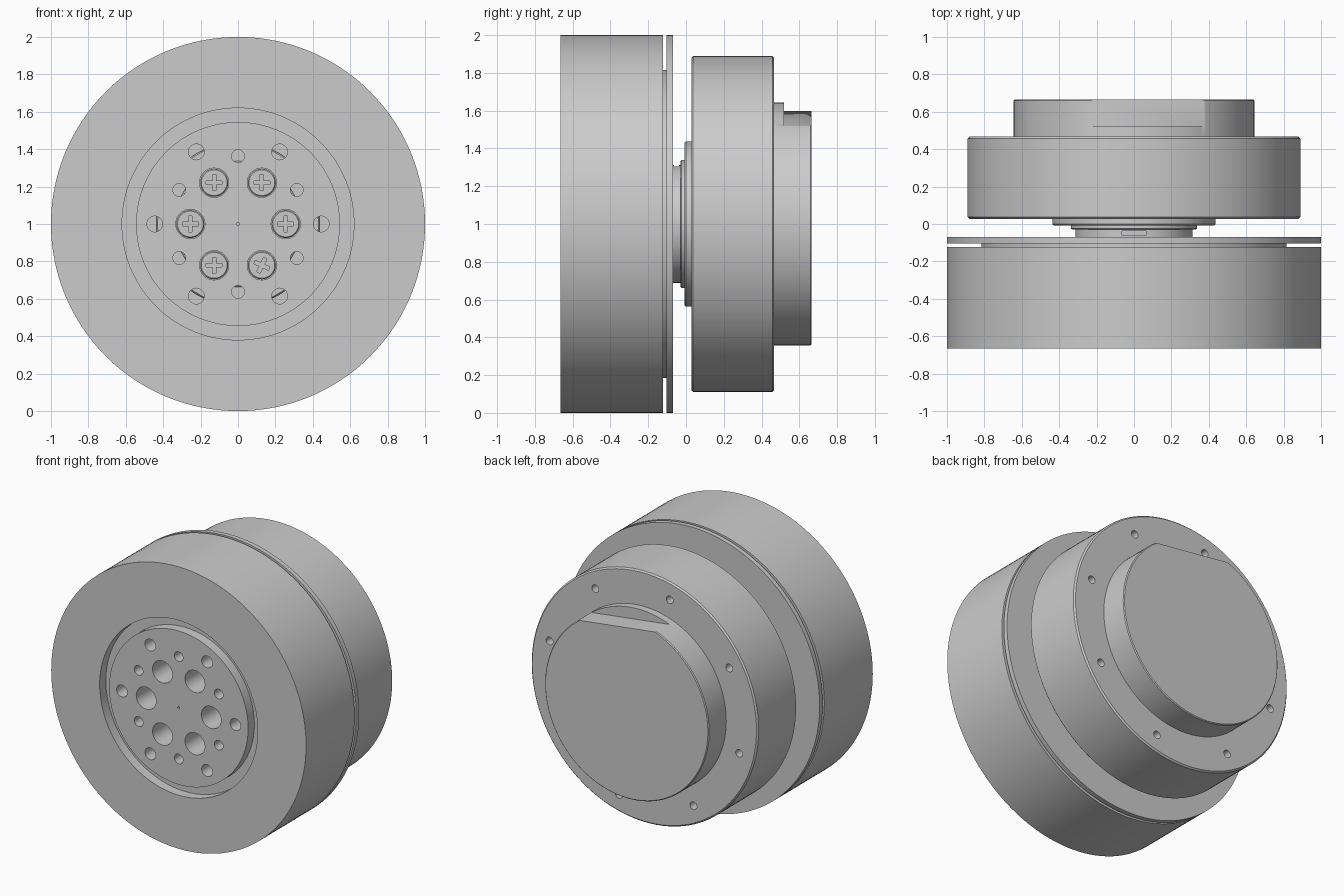
import bpy, bmesh
from math import cos, sin, pi, radians
from mathutils import Matrix

if "Cube" in bpy.data.objects:
    bpy.data.objects.remove(bpy.data.objects["Cube"])

AXIS_Z = 1.0


def lathe(bm, profile, cx=0.0, cz=AXIS_Z, n=128):
    """Turn (radius, y) points around a line along y; both ends are capped."""
    rings = [[bm.verts.new((cx + r * cos(2 * pi * i / n), y, cz + r * sin(2 * pi * i / n)))
              for i in range(n)] for r, y in profile]
    for a, b in zip(rings, rings[1:]):
        for i in range(n):
            j = (i + 1) % n
            bm.faces.new((a[i], a[j], b[j], b[i]))
    bm.faces.new(rings[0])
    bm.faces.new(rings[-1])


def hole_ring(bm, count, start, radius, size, y0, y1):
    """Ring of straight cylinders used for drilling."""
    for k in range(count):
        a = radians(start) + 2 * pi * k / count
        lathe(bm, [(size, y0), (size, y1)], radius * cos(a), AXIS_Z + radius * sin(a), 32)


def box(bm, size, matrix):
    bmesh.ops.create_cube(bm, size=1, matrix=matrix @ Matrix.Diagonal((*size, 1)))


def finish(bm, name):
    bmesh.ops.recalc_face_normals(bm, faces=bm.faces)
    mesh = bpy.data.meshes.new(name)
    bm.to_mesh(mesh)
    bm.free()
    obj = bpy.data.objects.new(name, mesh)
    bpy.context.collection.objects.link(obj)
    return obj


def activate(obj):
    bpy.ops.object.select_all(action='DESELECT')
    obj.select_set(True)
    bpy.context.view_layer.objects.active = obj


def cut(obj, cutter_bm):
    cutter = finish(cutter_bm, "cutter")
    cutter.hide_render = True
    mod = obj.modifiers.new("cut", 'BOOLEAN')
    mod.operation, mod.solver, mod.object = 'DIFFERENCE', 'EXACT', cutter
    activate(obj)
    bpy.ops.object.modifier_apply(modifier=mod.name)
    bpy.data.objects.remove(cutter)


def smooth(obj):
    activate(obj)
    bpy.ops.object.shade_smooth_by_angle(angle=radians(30))


# Wheel: flush centre disc, ring groove in the front, thin flange at the back
bm = bmesh.new()
lathe(bm, [(0.545, -0.665), (0.545, -0.595), (0.62, -0.595), (0.62, -0.665),
           (1.0, -0.665), (1.0, -0.122), (0.815, -0.122), (0.815, -0.103),
           (1.0, -0.103), (1.0, -0.07)])
wheel = finish(bm, "wheel")

# Wheel drilling: screw counterbores, two rings of through holes, centre mark
bm = bmesh.new()
hole_ring(bm, 6, 0, 0.255, 0.078, -0.8, -0.13)
hole_ring(bm, 6, 0, 0.445, 0.042, -0.8, 0.0)
hole_ring(bm, 6, 30, 0.363, 0.034, -0.8, 0.0)
hole_ring(bm, 1, 0, 0.0, 0.008, -0.8, -0.6)
cut(wheel, bm)
smooth(wheel)

# Motor: stepped hub, wide body and rear cap in one turned piece
bm = bmesh.new()
lathe(bm, [(0.312, -0.07), (0.312, -0.03), (0.33, -0.03), (0.338, -0.024),
           (0.338, -0.008), (0.43, -0.008), (0.437, 0.0), (0.437, 0.028),
           (0.88, 0.028), (0.89, 0.038), (0.89, 0.457), (0.88, 0.467),
           (0.643, 0.467), (0.643, 0.659), (0.637, 0.665)])
motor = finish(bm, "motor")

# Motor cuts: rear mounting holes, tilted flat on the cap, small hub notch
bm = bmesh.new()
hole_ring(bm, 8, 15, 0.77, 0.027, 0.36, 0.6)
tilt = Matrix.Translation((0, 0, AXIS_Z)) @ Matrix.Rotation(0.128, 4, 'Y')
box(bm, (1.2, 0.3, 0.3), tilt @ Matrix.Translation((0, 0.67, 0.564 + 0.15)))
box(bm, (0.13, 0.025, 0.06), Matrix.Translation((0, -0.05, AXIS_Z + 0.315)))
cut(motor, bm)
smooth(motor)

# Screws with cross recesses, sunk in the counterbores
for k in range(6):
    a = k * pi / 3
    x, z = 0.255 * cos(a), AXIS_Z + 0.255 * sin(a)
    bm = bmesh.new()
    lathe(bm, [(0.069, -0.21), (0.075, -0.204), (0.075, -0.13)], x, z, 32)
    screw = finish(bm, f"screw_{k + 1}")
    turn = radians(25) if k == 5 else 0
    for extra in (0, pi / 2):
        bm = bmesh.new()
        box(bm, (0.085, 0.08, 0.02),
            Matrix.Translation((x, -0.21, z)) @ Matrix.Rotation(turn + extra, 4, 'Y'))
        cut(screw, bm)
    smooth(screw)
